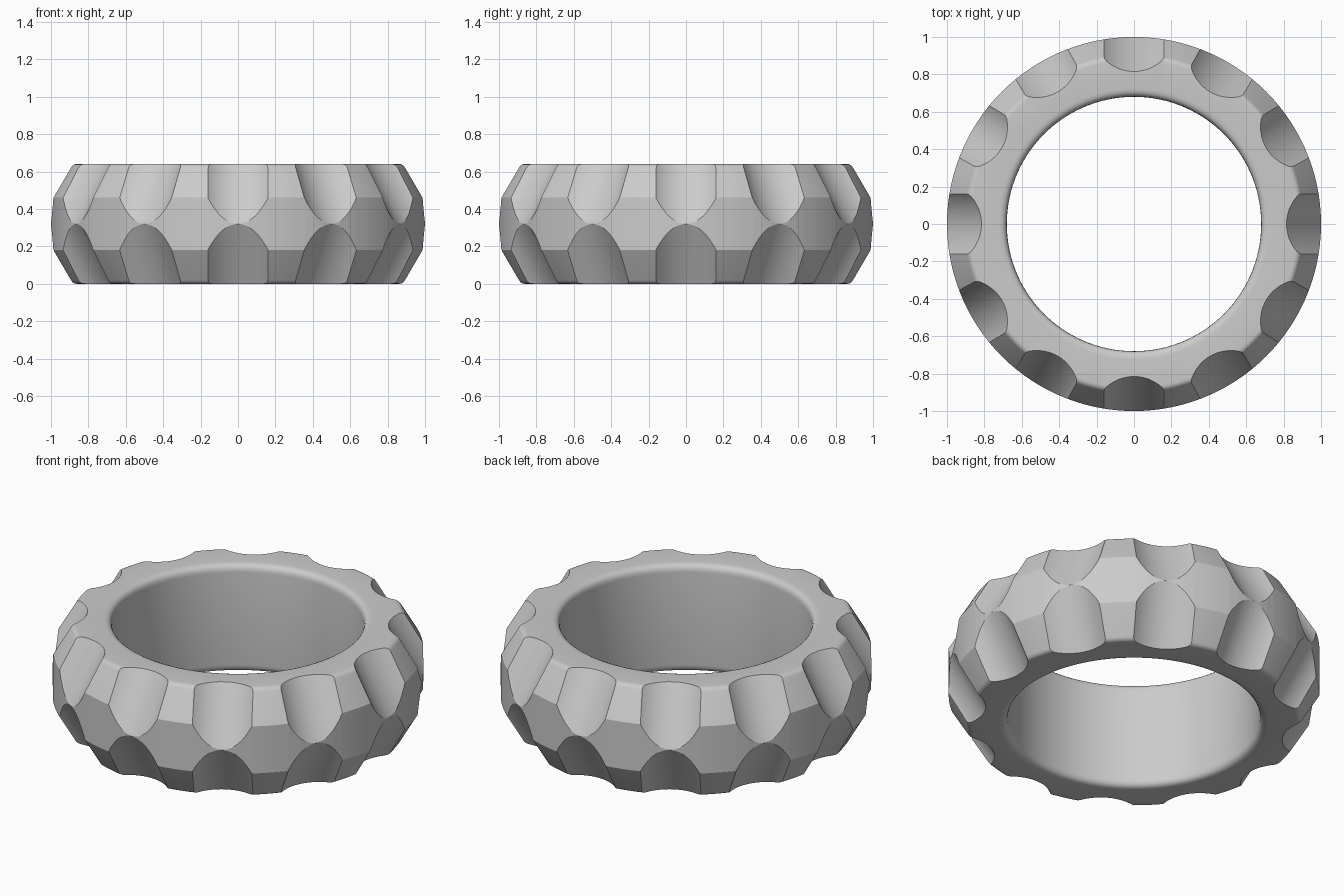
import bpy, bmesh, math
from mathutils import Matrix, Vector

if "Cube" in bpy.data.objects:
    bpy.data.objects.remove(bpy.data.objects["Cube"], do_unlink=True)

HEIGHT, MID = 0.64, 0.32
SEGMENTS, SCALLOPS = 120, 12
SCALLOP_R = 0.25
TILT = math.radians(30)


def rounded(before, corner, after, cut, steps=5):
    """Points that round off one profile corner."""
    c = Vector(corner)
    a = c + (Vector(before) - c).normalized() * cut
    b = c + (Vector(after) - c).normalized() * cut
    ts = [i / steps for i in range(steps + 1)]
    return [a * (1 - t) ** 2 + c * 2 * t * (1 - t) + b * t ** 2 for t in ts]


def new_object(name, bm):
    mesh = bpy.data.meshes.new(name)
    bmesh.ops.recalc_face_normals(bm, faces=bm.faces)
    bm.to_mesh(mesh)
    bm.free()
    obj = bpy.data.objects.new(name, mesh)
    bpy.context.collection.objects.link(obj)
    return obj


# Ring: half profile (radius, height), mirrored about mid height, then spun
belt, shoulder, lip = (1.0, 0.46), (0.896, HEIGHT), (0.68, HEIGHT)
upper = [Vector(belt)]
upper += rounded(belt, shoulder, lip, 0.022)
upper += rounded(shoulder, lip, (0.68, MID), 0.045)
lower = [Vector((p.x, HEIGHT - p.y)) for p in reversed(upper)]
profile = upper + lower

bm = bmesh.new()
verts = [bm.verts.new((p.x, 0, p.y)) for p in profile]
edges = [bm.edges.new((v, verts[i - 1])) for i, v in enumerate(verts)]
bmesh.ops.spin(bm, geom=verts + edges, cent=(0, 0, 0), axis=(0, 0, 1),
               angle=math.tau, steps=SEGMENTS, use_merge=True)
bmesh.ops.remove_doubles(bm, verts=bm.verts, dist=0.0001)
ring = new_object("scalloped_ring", bm)


# Scallops: tilted cylinders cut around the upper and lower shoulders
def scallop_cutter(name, side):
    bm = bmesh.new()
    start, end = -0.25, 0.45
    along = Vector((-math.sin(TILT), 0, side * math.cos(TILT)))
    outward = Vector((math.cos(TILT), 0, side * math.sin(TILT)))
    centre = Vector((1, 0, MID)) + outward * SCALLOP_R + along * (start + end) / 2
    lean = along.to_track_quat('Z', 'Y').to_matrix().to_4x4()
    for i in range(SCALLOPS):
        turn = Matrix.Rotation(math.tau * i / SCALLOPS, 4, 'Z')
        bmesh.ops.create_cone(bm, cap_ends=True, segments=96,
                              radius1=SCALLOP_R, radius2=SCALLOP_R,
                              depth=end - start,
                              matrix=turn @ Matrix.Translation(centre) @ lean)
    cutter = new_object(name, bm)
    cutter.hide_render = True
    return cutter


bpy.context.view_layer.objects.active = ring
for name, side in (("upper_scallops", 1), ("lower_scallops", -1)):
    cutter = scallop_cutter(name, side)
    mod = ring.modifiers.new(name, 'BOOLEAN')
    mod.operation = 'DIFFERENCE'
    mod.solver = 'EXACT'
    mod.object = cutter
    bpy.ops.object.modifier_apply(modifier=mod.name)
    bpy.data.objects.remove(cutter, do_unlink=True)

# Plain grey finish
grey = bpy.data.materials.new("light_grey")
grey.use_nodes = True
colour = (0.6, 0.6, 0.6, 1)
grey.diffuse_color = colour
grey.node_tree.nodes["Principled BSDF"].inputs["Base Color"].default_value = colour
ring.data.materials.clear()
ring.data.materials.append(grey)

# Smooth curves with crisp scallop and shoulder edges
bpy.ops.object.select_all(action='DESELECT')
ring.select_set(True)
bpy.ops.object.shade_smooth_by_angle(angle=math.radians(22))
